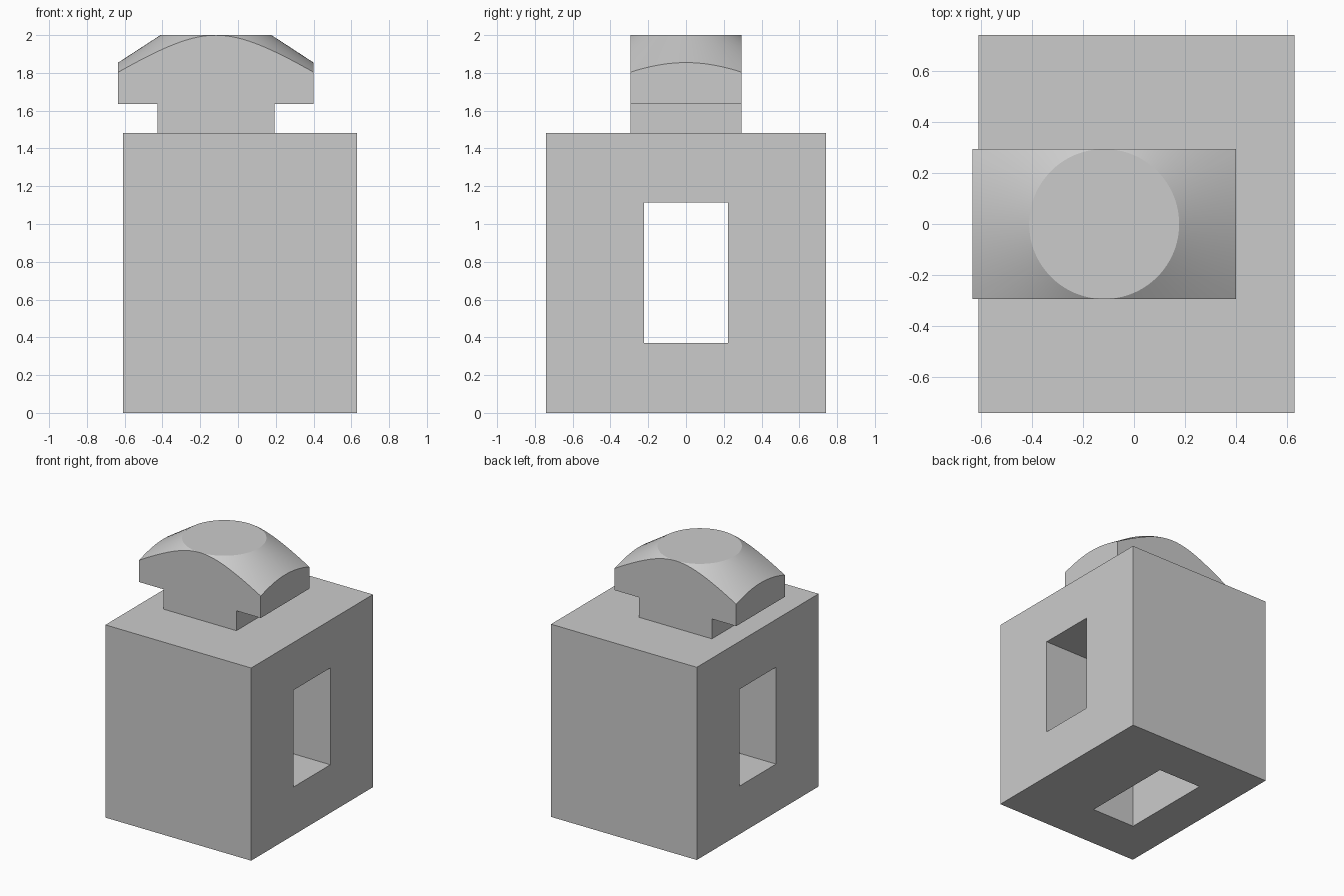
import bpy
import bmesh
from mathutils import Matrix, Vector

default = bpy.data.objects.get("Cube")
if default:
    bpy.data.objects.remove(default, do_unlink=True)

grey = bpy.data.materials.new("light grey")
grey.use_nodes = True
grey.diffuse_color = (0.6, 0.6, 0.6, 1)
grey.node_tree.nodes["Principled BSDF"].inputs["Base Color"].default_value = grey.diffuse_color


def make_object(name, bm):
    bmesh.ops.recalc_face_normals(bm, faces=bm.faces)
    mesh = bpy.data.meshes.new(name)
    bm.to_mesh(mesh)
    bm.free()
    mesh.materials.append(grey)
    obj = bpy.data.objects.new(name, mesh)
    bpy.context.collection.objects.link(obj)
    return obj


def box(name, low, high):
    low, high = Vector(low), Vector(high)
    bm = bmesh.new()
    bmesh.ops.create_cube(bm, size=1, matrix=Matrix.LocRotScale((low + high) / 2, None, high - low))
    return make_object(name, bm)


def combine(target, tool, operation):
    """Apply a boolean and remove its helper object."""
    tool.hide_render = True
    mod = target.modifiers.new("cut", "BOOLEAN")
    mod.object, mod.operation, mod.solver = tool, operation, "EXACT"
    bpy.ops.object.select_all(action="DESELECT")
    target.select_set(True)
    bpy.context.view_layer.objects.active = target
    bpy.ops.object.modifier_apply(modifier=mod.name)
    bpy.data.objects.remove(tool, do_unlink=True)


AXIS = -0.117          # x centre of the head and the bottom slot
BODY_TOP = 1.482

# Body with a sideways tunnel and a slot opening into it from below
body = box("body", (-0.61, -0.74, 0), (0.63, 0.74, BODY_TOP))
combine(body, box("tunnel_cutter", (-1, -0.223, 0.37), (1, 0.223, 1.115)), "DIFFERENCE")
combine(body, box("slot_cutter", (AXIS - 0.185, -0.37, -0.1), (AXIS + 0.185, 0.37, 0.372)), "DIFFERENCE")

# T-shaped head: half profile mirrored about its axis, extruded front to back
half = [(0.31, BODY_TOP), (0.31, 1.635), (0.517, 1.635), (0.517, 2.1)]
profile = half + [(-x, z) for x, z in reversed(half)]
DEPTH = 0.295
bm = bmesh.new()
face = bm.faces.new([bm.verts.new((AXIS + x, -DEPTH, z)) for x, z in profile])
side = bmesh.ops.extrude_face_region(bm, geom=[face])["geom"]
bmesh.ops.translate(bm, vec=(0, 2 * DEPTH, 0), verts=[v for v in side if isinstance(v, bmesh.types.BMVert)])
head = make_object("head", bm)

# Conical chamfer round a flat circular top
SLOPE, DROP = 0.652, 0.7
bm = bmesh.new()
bmesh.ops.create_cone(bm, cap_ends=True, segments=128, radius1=0.294 + DROP / SLOPE, radius2=0.294,
                      depth=DROP, matrix=Matrix.Translation((AXIS, 0, 2 - DROP / 2)))
combine(head, make_object("chamfer_cutter", bm), "INTERSECT")
bpy.ops.object.shade_smooth_by_angle(angle=0.5)
